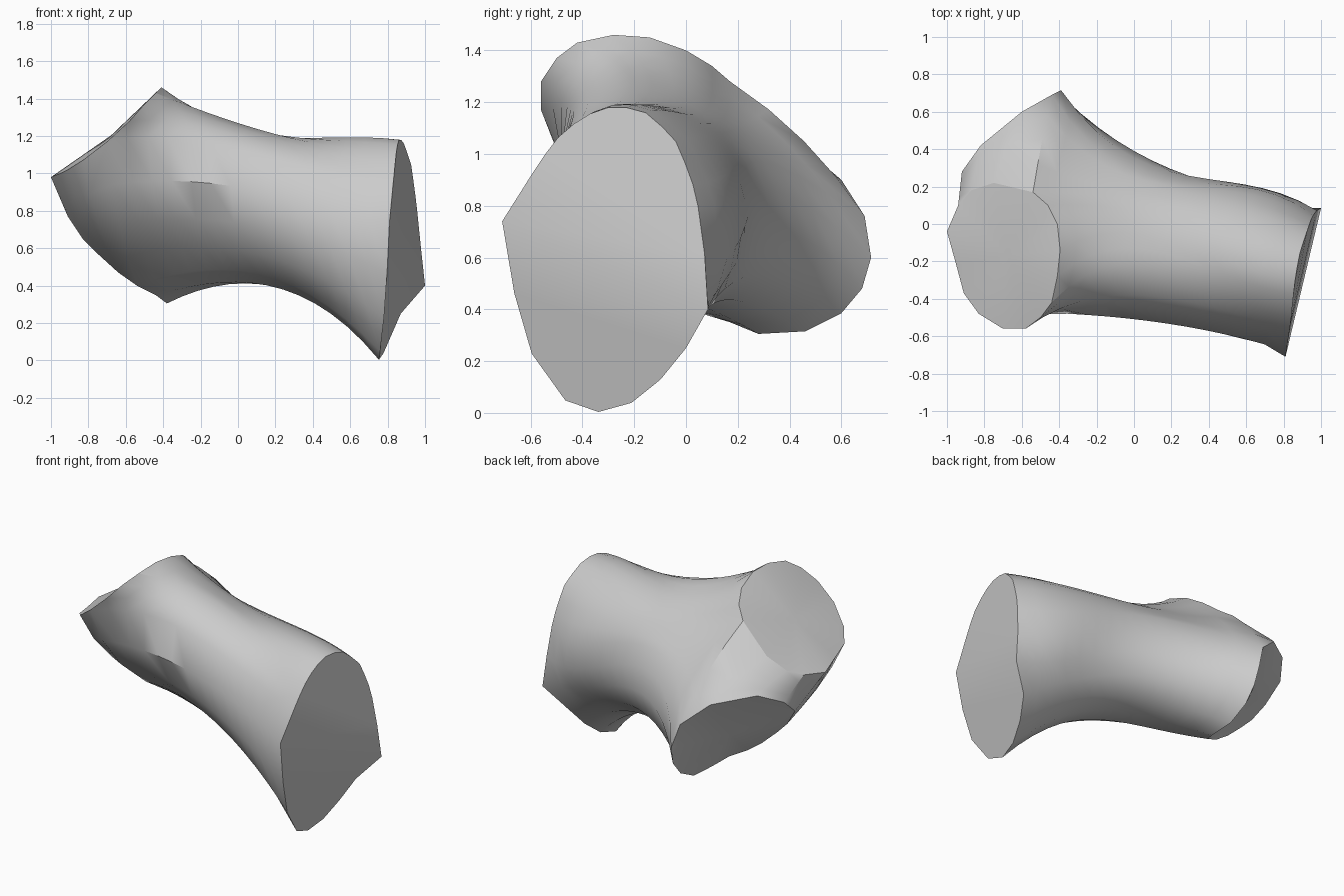
import bpy, bmesh, math
from mathutils import Vector

cube = bpy.data.objects.get("Cube")
if cube:
    bpy.data.objects.remove(cube, do_unlink=True)

# Rim of the large end (x, y, z) and its two drawn-out corners
BIG_RIM = [
    (.805, -.675, .74), (.825, -.61, .9), (.84, -.51, 1.05), (.85, -.40, 1.145),
    (.865, -.27, 1.19), (.89, -.14, 1.155), (.925, -.04, 1.05), (.945, .02, .91),
    (.965, .06, .74), (.98, .075, .58), (.95, .06, .40), (.87, 0, .25),
    (.80, -.13, .09), (.77, -.24, .02), (.75, -.36, 0), (.76, -.47, .05),
    (.775, -.57, .17), (.79, -.64, .33), (.80, -.675, .53)]
CORNERS = [Vector((.81, -.71, .74)), Vector((1.0, .085, .40))]

# Slanted section at the waist, near the branches
WAIST = [(-.05, y, z) for y, z in (
    (-.2, 1.29), (0, 1.23), (.15, 1.12), (.3, .98), (.39, .83), (.42, .69),
    (.39, .54), (.27, .43), (.1, .405), (-.1, .42), (-.25, .52), (-.4, .66),
    (-.49, .82), (-.505, .95), (-.47, 1.1), (-.36, 1.24))]

# Rims of the two branch ends
UPPER_RIM = [
    (-1, -.04, .98), (-.95, -.22, 1.0), (-.91, -.37, 1.02), (-.83, -.48, 1.07),
    (-.70, -.56, 1.17), (-.58, -.56, 1.28), (-.50, -.50, 1.37), (-.44, -.42, 1.43),
    (-.41, -.28, 1.46), (-.395, -.14, 1.45), (-.41, 0, 1.40), (-.46, .10, 1.34),
    (-.54, .17, 1.28), (-.75, .22, 1.12), (-.87, .18, 1.04), (-.94, .10, 1.0)]
LOWER_RIM = [
    (-.92, .28, .88), (-.82, .42, .95), (-.60, .60, .90), (-.44, .69, .76),
    (-.39, .715, .60), (-.38, .68, .48), (-.38, .60, .385), (-.38, .46, .315),
    (-.38, .28, .305), (-.44, .17, .35), (-.54, .13, .40), (-.64, .12, .47),
    (-.75, .11, .57), (-.83, .12, .65), (-.91, .15, .77)]

SEG = 4      # divisions across each saddle between the branches
STEPS = 14   # divisions along the trunk


def polar(points, cy, cz, ry, rz):
    """Outline points sorted by angle, wrapped at both ends."""
    pts = sorted((math.degrees(math.atan2((z - cz) / rz, (y - cy) / ry)) % 360,
                  Vector((x, y, z))) for x, y, z in points)
    return ([(pts[-1][0] - 360, pts[-1][1])] + pts + [(pts[0][0] + 360, pts[0][1])])


def outline_at(outline, angle):
    """Point of an outline at an angle, between its two neighbours."""
    angle %= 360
    for (a0, p0), (a1, p1) in zip(outline, outline[1:]):
        if a0 <= angle <= a1:
            return p0.lerp(p1, (angle - a0) / max(a1 - a0, 1e-6))


def barrel_at(angle):
    """Point of the oval section between the large end and the waist."""
    a = math.radians(angle)
    return Vector((.4, -.17 + .41 * math.cos(a), .75 + .44 * math.sin(a)))


def curve_point(points, t):
    """Smooth curve through the points, with x as its parameter."""
    x = points[0].x + (points[-1].x - points[0].x) * t
    result = Vector()
    for p in points:
        weight = 1
        for q in points:
            if q is not p:
                weight *= (x - q.x) / (p.x - q.x)
        result += p * weight
    return result


def add_strip(row, nxt):
    """Quads between two rows of vertices."""
    for i in range(len(row) - 1):
        bm.faces.new((row[i], row[i + 1], nxt[i + 1], nxt[i]))


def add_saddle(pairs, bulge):
    """Web between the branch rims, bulging less toward its outer end."""
    rows = []
    for r, (u, v) in enumerate(pairs):
        fade = 1 - r / (len(pairs) - 1)
        mids = []
        for i in range(1, SEG):
            s = i / SEG
            mids.append(bm.verts.new(u.co.lerp(v.co, s) + bulge * (4 * s * (1 - s) * fade)))
        rows.append([u] + mids + [v])
    for row, nxt in zip(rows, rows[1:]):
        add_strip(row, nxt)
    return rows[0], rows[-1]


bm = bmesh.new()
upper = [bm.verts.new(p) for p in UPPER_RIM]
lower = [bm.verts.new(p) for p in LOWER_RIM]

# Front and back saddles, and the small face joining them at the tip
front_in, front_out = add_saddle(
    [(upper[4 - i], lower[10 + i]) for i in range(5)], Vector((-.015, -.11, -.05)))
back_in, back_out = add_saddle(
    [(upper[12 + i], lower[3 - i]) for i in range(4)], Vector((0, .025, .03)))
bm.faces.new(front_out + back_out[::-1])

# Trunk outline at the branches, each vertex with its angle around the trunk
outline = [(v, 142 - 85 * i / 8) for i, v in enumerate(upper[4:13])]
outline += [(back_in[i], 57 - 37 * i / SEG) for i in range(1, SEG)]
outline += [(v, 20 - 19 * i) for i, v in enumerate(lower[3:11])]
outline += [(front_in[i], 142 + 105 * i / SEG) for i in range(SEG - 1, 0, -1)]

# Loft the trunk from the large end to that outline
big_rim = polar(BIG_RIM, -.31, .6, .4, .6)
waist = polar(WAIST, -.05, .84, 1, 1)
strands = []
for v, angle in outline:
    path = [outline_at(big_rim, angle), barrel_at(angle),
            outline_at(waist, angle), v.co.copy()]
    strands.append([bm.verts.new(curve_point(path, i / STEPS))
                    for i in range(STEPS)] + [v])
for s, n in zip(strands, strands[1:] + strands[:1]):
    add_strip(s, n)

# Pull out the two corners of the large rim
rim = [s[0] for s in strands]
corner_verts = []
for corner in CORNERS:
    v = min(rim, key=lambda r: (r.co - corner).length)
    v.co = corner
    corner_verts.append(v)

# Close the three ends with crisp rims; the large end folds between its corners
caps = [bm.faces.new(rim), bm.faces.new(upper), bm.faces.new(lower)]
for cap in caps:
    for e in cap.edges:
        e.smooth = False
bmesh.utils.face_split(caps[0], *corner_verts)
bmesh.ops.recalc_face_normals(bm, faces=bm.faces[:])
bmesh.ops.poke(bm, faces=caps[1:])

mesh = bpy.data.meshes.new("branched_trunk")
bm.to_mesh(mesh)
bm.free()
trunk = bpy.data.objects.new("branched_trunk", mesh)
bpy.context.collection.objects.link(trunk)

# One plain grey
grey = bpy.data.materials.new("light_grey")
grey.use_nodes = True
colour = (.6, .6, .6, 1)
grey.diffuse_color = colour
grey.node_tree.nodes["Principled BSDF"].inputs["Base Color"].default_value = colour
mesh.materials.append(grey)

bpy.ops.object.select_all(action='DESELECT')
trunk.select_set(True)
bpy.context.view_layer.objects.active = trunk
bpy.ops.object.shade_smooth_by_angle(angle=math.radians(35))
